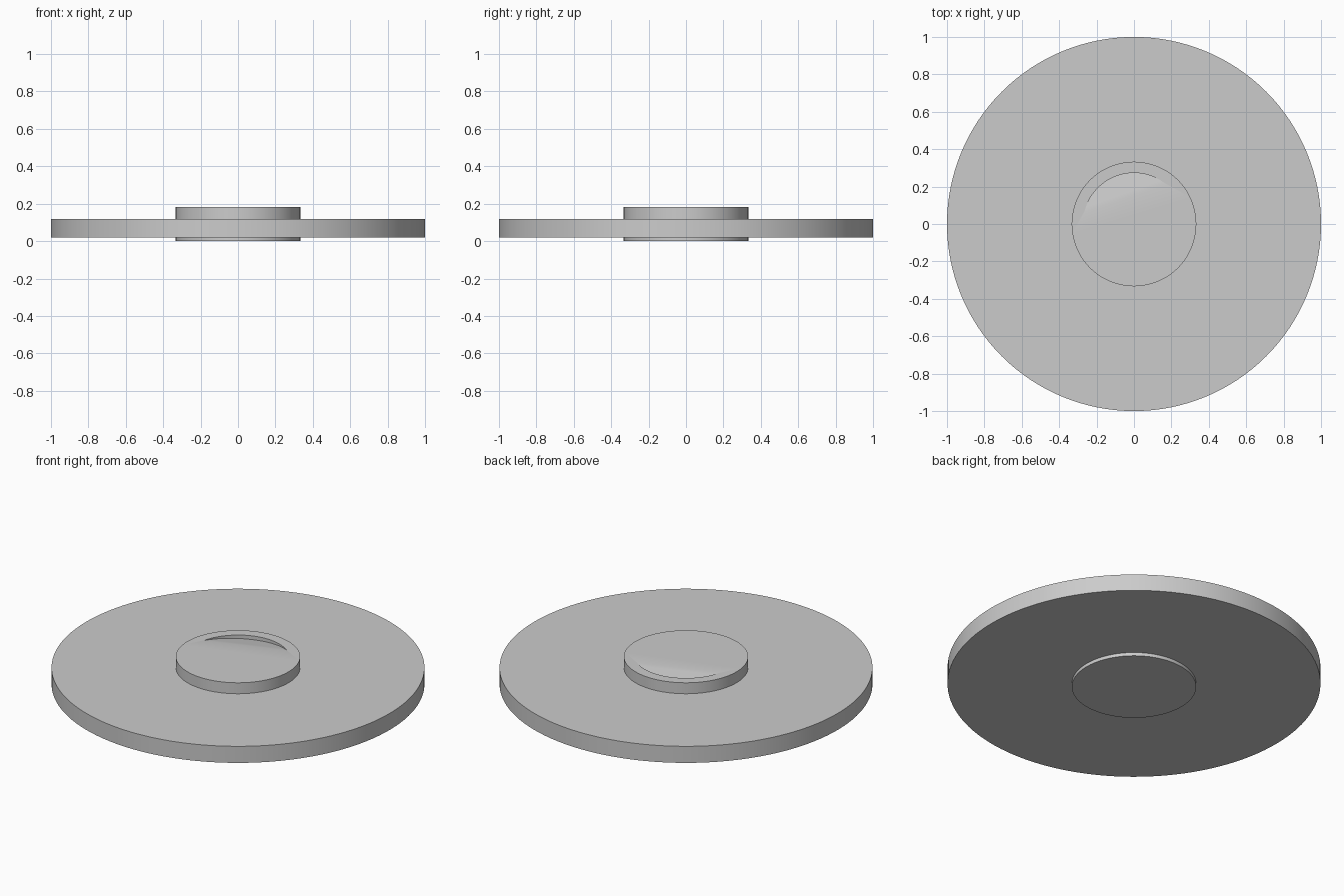
import bpy, bmesh
from math import cos, sin, radians

if "Cube" in bpy.data.objects:
    bpy.data.objects.remove(bpy.data.objects["Cube"])

HUB_TOP = 0.183


def smooth(obj):
    bpy.ops.object.select_all(action='DESELECT')
    bpy.context.view_layer.objects.active = obj
    obj.select_set(True)
    bpy.ops.object.shade_smooth_by_angle(angle=radians(30))


def disc(name, radius, z0, z1):
    bpy.ops.mesh.primitive_cylinder_add(vertices=128, radius=radius, depth=z1 - z0,
                                        location=(0, 0, (z0 + z1) / 2))
    obj = bpy.context.object
    obj.name = name
    return obj


# Wide plate and the thicker central hub
plate = disc("plate", 1.0, 0.02, 0.118)
hub = disc("hub", 0.333, 0.0, HUB_TOP)

# Finger recess cutter: circular segment whose floor slopes down from chord to arc
R, A0, A1, DEPTH, N = 0.273, radians(51.8), radians(167.2), 0.022, 32
mid, half = (A0 + A1) / 2, (A1 - A0) / 2
bm = bmesh.new()
floor, lid = [], []
for i in range(N + 1):
    a = A0 + (A1 - A0) * i / N
    drop = DEPTH * (cos(a - mid) - cos(half)) / (1 - cos(half))
    floor.append(bm.verts.new((R * cos(a), R * sin(a), HUB_TOP - drop)))
    lid.append(bm.verts.new((R * cos(a), R * sin(a), HUB_TOP + 0.1)))
bm.faces.new(floor)
bm.faces.new(lid)
for i in range(N + 1):
    j = (i + 1) % (N + 1)
    bm.faces.new((floor[i], floor[j], lid[j], lid[i]))
bmesh.ops.recalc_face_normals(bm, faces=bm.faces)
mesh = bpy.data.meshes.new("recess_cutter")
bm.to_mesh(mesh)
bm.free()
cutter = bpy.data.objects.new("recess_cutter", mesh)
bpy.context.collection.objects.link(cutter)
cutter.hide_render = True

# Cut the recess into the hub
mod = hub.modifiers.new("recess", 'BOOLEAN')
mod.operation = 'DIFFERENCE'
mod.solver = 'EXACT'
mod.object = cutter
bpy.context.view_layer.objects.active = hub
bpy.ops.object.modifier_apply(modifier=mod.name)
bpy.data.objects.remove(cutter)

smooth(plate)
smooth(hub)
